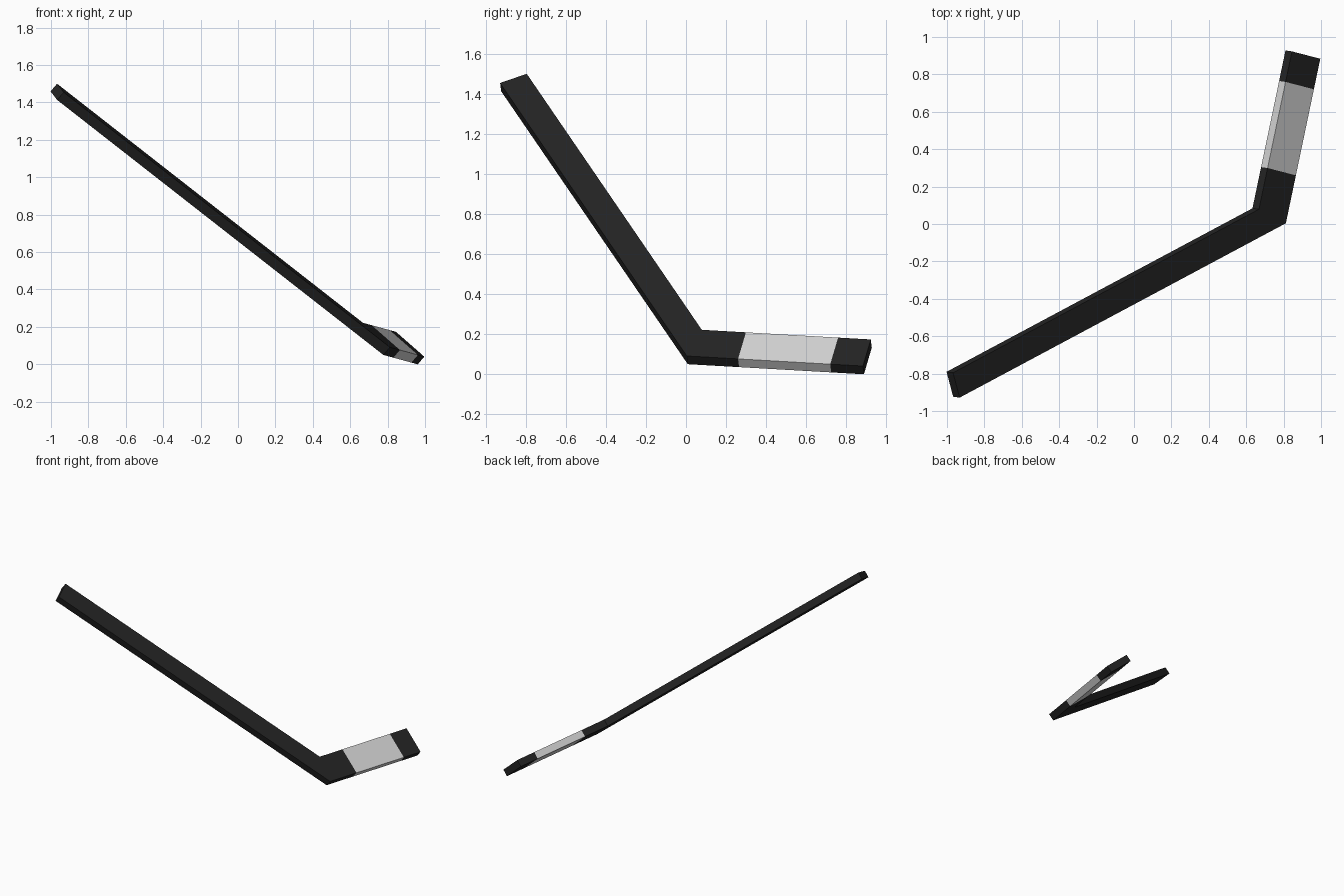
import bpy
from mathutils import Vector

if "Cube" in bpy.data.objects:
    bpy.data.objects.remove(bpy.data.objects["Cube"])


def material(name, rgb):
    m = bpy.data.materials.new(name)
    m.diffuse_color = (*rgb, 1)
    m.use_nodes = True
    m.node_tree.nodes["Principled BSDF"].inputs["Base Color"].default_value = m.diffuse_color
    return m


black = material("matte black", (0.018, 0.018, 0.018))
grey = material("light grey", (0.68, 0.68, 0.68))

# Frame of the stick: shaft and blade directions and their common plane
shaft_dir = Vector((1.74, 0.93, -1.36)).normalized()
blade_dir = Vector((0.183, 0.875, -0.05)).normalized()
normal = shaft_dir.cross(blade_dir).normalized()
heel = Vector((0.812, 0.004, 0.091))   # outer corner on the upper face
THICK = 0.054


def bar(name, along, across, width, stops, mats, thick=THICK):
    """Rectangular bar cut into sections at the given stops along its length."""
    verts, faces = [], []
    for s in stops:
        p = heel + along * s
        for a, t in ((0, 0), (width, 0), (width, thick), (0, thick)):
            verts.append(p + across * a - normal * t)
    n = len(stops) - 1
    idx = []
    for i in range(n):
        for k in range(4):
            j = (k + 1) % 4
            faces.append((4 * i + k, 4 * i + j, 4 * i + 4 + j, 4 * i + 4 + k))
            idx.append(i % 2)
    faces += [(3, 2, 1, 0), tuple(4 * n + k for k in range(4))]
    idx += [0, (n - 1) % 2]
    me = bpy.data.meshes.new(name)
    me.from_pydata(verts, [], faces)
    for m in mats:
        me.materials.append(m)
    for poly, i in zip(me.polygons, idx):
        poly.material_index = i
    # point faces outwards
    import bmesh
    bm = bmesh.new()
    bm.from_mesh(me)
    bmesh.ops.recalc_face_normals(bm, faces=bm.faces)
    bm.to_mesh(me)
    bm.free()
    ob = bpy.data.objects.new(name, me)
    bpy.context.collection.objects.link(ob)
    return ob


# Long handle, running back up from the heel
bar("shaft", shaft_dir, normal.cross(shaft_dir), 0.145, [-2.402, 0], [black])

# Blade with a grey band in the middle
bar("blade", blade_dir, normal.cross(blade_dir), 0.205,
    [0, 0.262, 0.733, 0.90], [black, grey])
